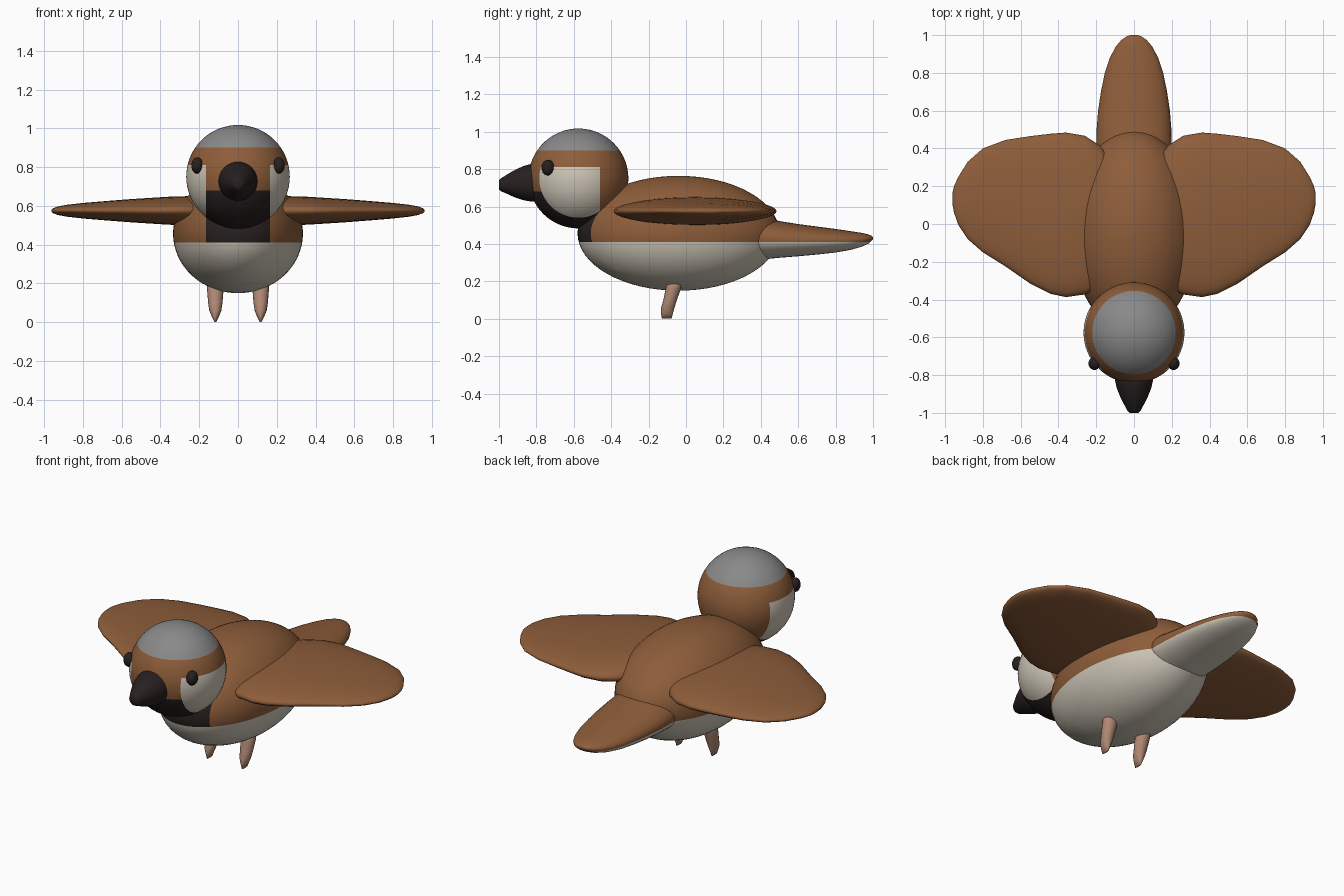
import bpy, bmesh, math
from mathutils import Vector, Matrix

if "Cube" in bpy.data.objects:
    bpy.data.objects.remove(bpy.data.objects["Cube"])


def material(name, rgb):
    m = bpy.data.materials.new(name)
    m.diffuse_color = (*rgb, 1)
    m.use_nodes = True
    m.node_tree.nodes["Principled BSDF"].inputs["Base Color"].default_value = m.diffuse_color
    return m


BROWN = material("brown feathers", (0.27, 0.11, 0.042))
CREAM = material("cream belly", (0.62, 0.57, 0.48))
GREY = material("grey cap", (0.25, 0.25, 0.25))
BLACK = material("dark beak and bib", (0.021, 0.014, 0.014))
PINK = material("pinkish legs", (0.44, 0.25, 0.175))


def finish(name, bm, mats, cuts=(), rule=None):
    """Cut along colour borders, colour faces by rule and make the object."""
    for axis, value in cuts:
        no = Vector((0, 0, 0))
        no[axis] = 1
        bmesh.ops.bisect_plane(bm, geom=bm.verts[:] + bm.edges[:] + bm.faces[:],
                               dist=1e-5, plane_co=no * value, plane_no=no)
    bmesh.ops.recalc_face_normals(bm, faces=bm.faces)
    for f in bm.faces:
        f.smooth = True
        if rule:
            f.material_index = rule(f.calc_center_median())
    me = bpy.data.meshes.new(name)
    bm.to_mesh(me)
    bm.free()
    for m in mats:
        me.materials.append(m)
    ob = bpy.data.objects.new(name, me)
    bpy.context.collection.objects.link(ob)
    return ob


def ellipsoid(center, radii, seg=48):
    bm = bmesh.new()
    bmesh.ops.create_uvsphere(bm, u_segments=seg, v_segments=seg // 2, radius=1)
    bmesh.ops.transform(bm, verts=bm.verts,
                        matrix=Matrix.Translation(center) @ Matrix.Diagonal((*radii, 1)))
    return bm


def loft(rings, u, v, n=32):
    """Skin ellipses given as (center, radius along u, radius along v)."""
    bm = bmesh.new()
    u, v = Vector(u), Vector(v)
    loops = []
    for c, ru, rv in rings:
        loops.append([bm.verts.new(Vector(c) + u * ru * math.cos(a) + v * rv * math.sin(a))
                      for a in (2 * math.pi * i / n for i in range(n))])
    for a, b in zip(loops, loops[1:]):
        for i in range(n):
            j = (i + 1) % n
            bm.faces.new((a[i], a[j], b[j], b[i]))
    bm.faces.new(loops[0])
    bm.faces.new(loops[-1])
    return bm


X, Y, Z = (1, 0, 0), (0, 1, 0), (0, 0, 1)
BIB = 0.165      # half width of the dark bib
BELLY = 0.41     # height where cream turns brown


# Body: cream below, brown above, dark bib on the chest
def body_rule(c):
    if c.z < BELLY:
        return 1
    return 2 if abs(c.x) < BIB and c.y < -0.4 and c.z < 0.6 else 0


finish("body", ellipsoid((0, -0.04, 0.457), (0.335, 0.54, 0.307), 64),
       [BROWN, CREAM, BLACK], [(2, BELLY), (0, BIB), (0, -BIB)], body_rule)


# Head: grey cap, cream cheeks, dark throat
def head_rule(c):
    if c.z > 0.9:
        return 3
    if abs(c.x) < BIB:
        return 2 if c.z < 0.68 and c.y < -0.46 else 0
    return 1 if c.z < 0.81 and c.y < -0.46 else 0


finish("head", ellipsoid((0, -0.575, 0.75), (0.267, 0.267, 0.267), 64),
       [BROWN, CREAM, BLACK, GREY],
       [(2, 0.9), (2, 0.81), (2, 0.68), (0, BIB), (0, -BIB), (1, -0.46)], head_rule)

# Beak
beak = [(-0.76, 0.728, 0.102), (-0.83, 0.727, 0.100), (-0.87, 0.725, 0.091),
        (-0.92, 0.722, 0.071), (-0.96, 0.719, 0.05), (-0.99, 0.716, 0.034), (-1.0, 0.715, 0.024)]
finish("beak", loft([((0, y, z), r, r) for y, z, r in beak], X, Z), [BLACK])

# Tail: y, middle height, half width, half height
tail = [(0.30, 0.43, 0.20, 0.11), (0.42, 0.428, 0.20, 0.11), (0.50, 0.424, 0.198, 0.098),
        (0.60, 0.42, 0.19, 0.086), (0.70, 0.418, 0.175, 0.075), (0.80, 0.417, 0.155, 0.063),
        (0.88, 0.418, 0.128, 0.05), (0.94, 0.422, 0.096, 0.037), (0.975, 0.426, 0.066, 0.025),
        (0.993, 0.43, 0.04, 0.013), (1.0, 0.431, 0.018, 0.005)]
finish("tail", loft([((0, y, z), w, h) for y, z, w, h in tail], X, Z),
       [BROWN, CREAM], [(2, BELLY)], lambda c: 1 if c.z < BELLY else 0)

# Wing: x, front y, back y, half thickness
wing = [(0.12, -0.25, 0.33, 0.068), (0.18, -0.335, 0.415, 0.073), (0.26, -0.373, 0.467, 0.075),
        (0.36, -0.387, 0.484, 0.072), (0.44, -0.37, 0.478, 0.067), (0.55, -0.315, 0.465, 0.06),
        (0.68, -0.225, 0.445, 0.05), (0.80, -0.15, 0.40, 0.04), (0.88, -0.08, 0.33, 0.031),
        (0.93, -0.005, 0.25, 0.022), (0.953, 0.06, 0.20, 0.013), (0.962, 0.11, 0.16, 0.005)]
# Leg: y, z, half width, half depth
leg = [(-0.055, 0.22, 0.042, 0.043), (-0.068, 0.16, 0.042, 0.041), (-0.085, 0.10, 0.037, 0.036),
       (-0.097, 0.06, 0.031, 0.036), (-0.102, 0.03, 0.019, 0.032), (-0.103, 0.0, 0.004, 0.026)]

for side, s in (("right", -1), ("left", 1)):
    finish(side + "_wing",
           loft([((s * x, (a + b) / 2, 0.575), (b - a) / 2, t) for x, a, b, t in wing], Y, Z, 40),
           [BROWN])
    finish(side + "_leg",
           loft([((s * 0.117, y, z), w, d) for y, z, w, d in leg], X, Y, 16), [PINK])
    finish(side + "_eye", ellipsoid((s * 0.21, -0.738, 0.808), (0.031, 0.035, 0.042), 20), [BLACK])
